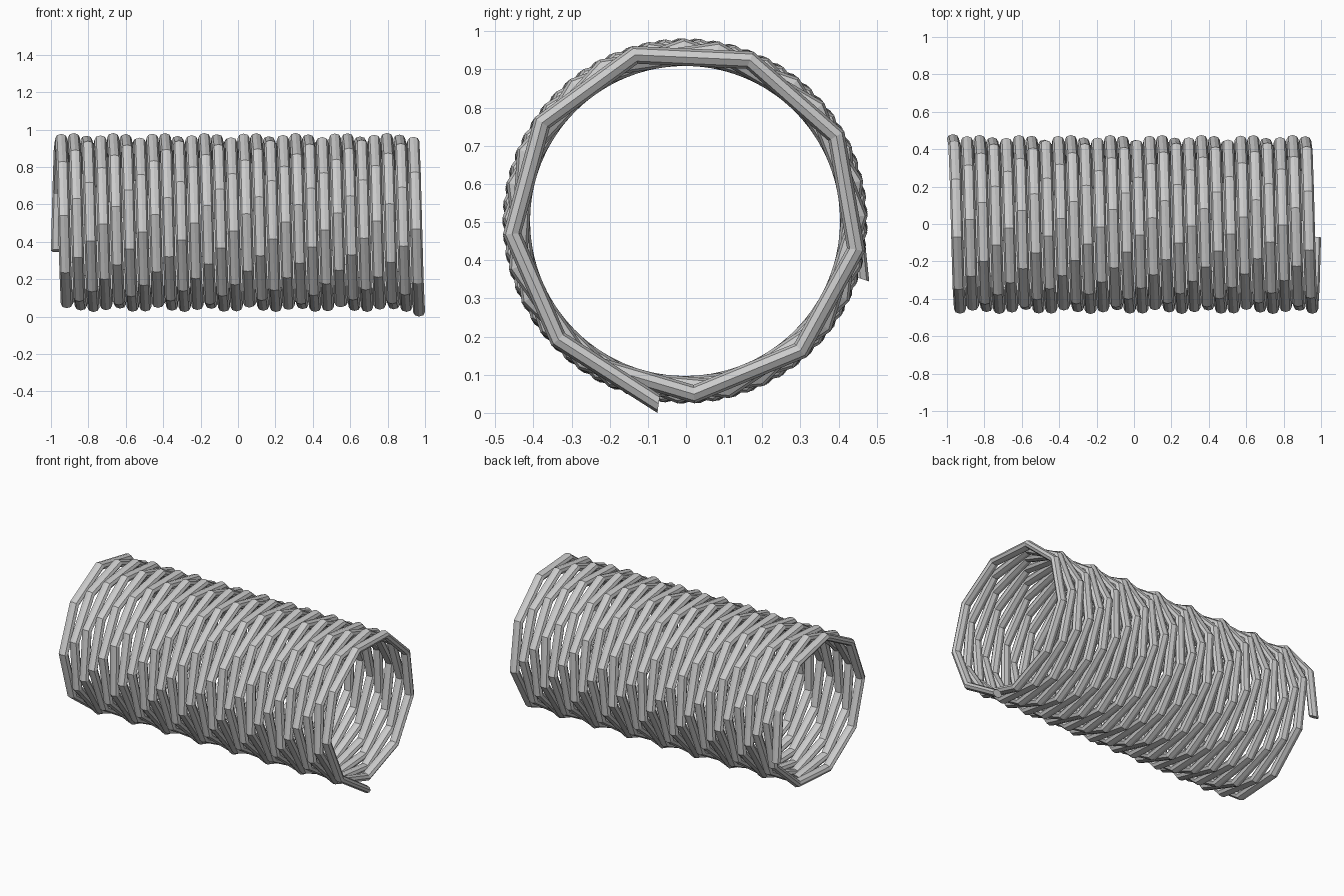
import bpy, bmesh, math

if "Cube" in bpy.data.objects:
    bpy.data.objects.remove(bpy.data.objects["Cube"])

# Coil dimensions
SEGMENTS = 258          # straight lengths along the wire
SIDES = 8               # wire cross-section
START = math.radians(-18.2)
SWEEP = math.radians(10000)
RADIUS, END_RADIUS = 0.4545, 0.484
AXIAL, RADIAL = 0.032, 0.0242
CY, CZ = -0.0025, 0.508
LENGTH = 2 - 2 * AXIAL


def wire_ring(bm, i):
    """One oval section of the wire, lying in the radial plane."""
    t = i / SEGMENTS
    a = START + SWEEP * t
    radius = END_RADIUS if i in (0, SEGMENTS) else RADIUS
    x0 = (t - 0.5) * LENGTH
    ring = []
    for k in range(SIDES):
        b = 2 * math.pi * k / SIDES
        r = radius + RADIAL * math.sin(b)
        ring.append(bm.verts.new((x0 + AXIAL * math.cos(b),
                                  CY + r * math.cos(a),
                                  CZ + r * math.sin(a))))
    return ring


# Spring: oval wire swept around the x axis, tips flared outward
bm = bmesh.new()
rings = [wire_ring(bm, i) for i in range(SEGMENTS + 1)]
for p, q in zip(rings, rings[1:]):
    for k in range(SIDES):
        n = (k + 1) % SIDES
        bm.faces.new((p[k], p[n], q[n], q[k]))
bm.faces.new(rings[0])
bm.faces.new(rings[-1])
bmesh.ops.recalc_face_normals(bm, faces=bm.faces)

# Rest the lowest tip on the ground
low = min(v.co.z for v in bm.verts)
bmesh.ops.translate(bm, verts=bm.verts, vec=(0, 0, -low))

mesh = bpy.data.meshes.new("coil_spring")
bm.to_mesh(mesh)
bm.free()
spring = bpy.data.objects.new("coil_spring", mesh)
bpy.context.collection.objects.link(spring)
